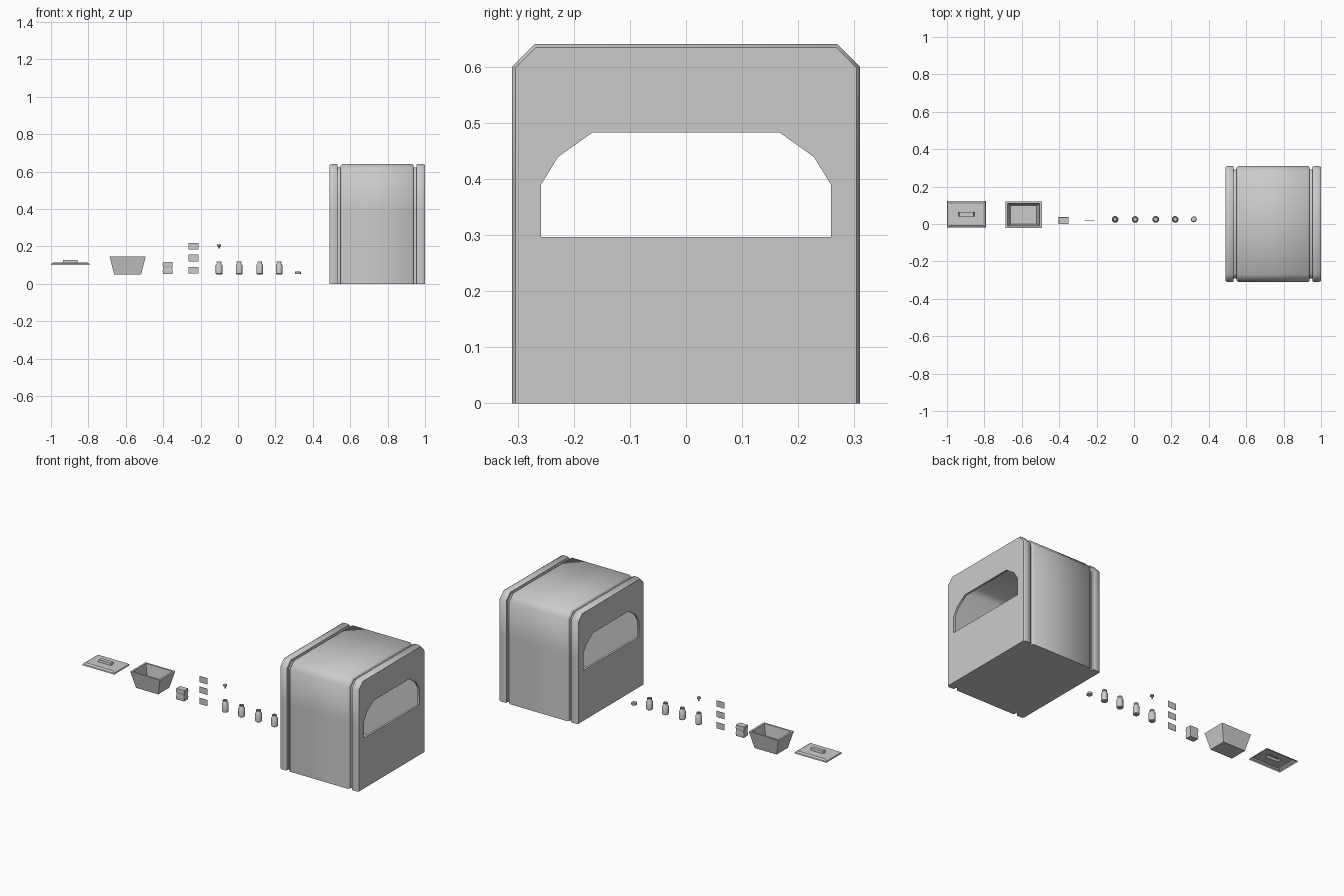
import bpy, bmesh, math

if "Cube" in bpy.data.objects:
    bpy.data.objects.remove(bpy.data.objects["Cube"])


def loft(name, rings, cap_start=False, cap_end=False, cyclic=False, smooth=None):
    """Skin a list of equal-length point rings into one object."""
    bm = bmesh.new()
    vs = [[bm.verts.new(p) for p in r] for r in rings]
    n = len(rings[0])
    pairs = list(zip(vs, vs[1:])) + ([(vs[-1], vs[0])] if cyclic else [])
    for a, b in pairs:
        for i in range(n):
            j = (i + 1) % n
            bm.faces.new((a[i], a[j], b[j], b[i]))
    if cap_start:
        bm.faces.new(vs[0][::-1])
    if cap_end:
        bm.faces.new(vs[-1])
    if cap_start or cyclic:
        bmesh.ops.recalc_face_normals(bm, faces=bm.faces[:])
    me = bpy.data.meshes.new(name)
    bm.to_mesh(me)
    bm.free()
    ob = bpy.data.objects.new(name, me)
    bpy.context.collection.objects.link(ob)
    if smooth:
        bpy.ops.object.select_all(action='DESELECT')
        ob.select_set(True)
        bpy.context.view_layer.objects.active = ob
        bpy.ops.object.shade_smooth_by_angle(angle=math.radians(smooth))
    return ob


def rect(cx, cy, hx, hy, z):
    return [(cx - hx, cy - hy, z), (cx + hx, cy - hy, z),
            (cx + hx, cy + hy, z), (cx - hx, cy + hy, z)]


def lathe(name, x, y, profile, sides=12):
    rings = [[(x + r * math.cos(2 * math.pi * i / sides),
               y + r * math.sin(2 * math.pi * i / sides), z)
              for i in range(sides)] for r, z in profile]
    return loft(name, rings, True, True, smooth=40)


def yz_ring(x, half):
    """Mirror a half profile (bottom to top, +y) across y = 0 at a given x."""
    return [(x, y, z) for y, z in half] + [(x, -y, z) for y, z in reversed(half)]


def shell(d, floor=0.0):
    return [(0.31 - d, floor), (0.31 - d, 0.39),
            (0.31 - d, 0.60 - 0.4 * d), (0.27 - 0.4 * d, 0.64 - d)]


# Housing: two end panels, two grooves and a middle section, hollow inside
CX, HALF = 0.744, 0.256
window = [(0.258, 0.296), (0.258, 0.39), (0.228, 0.439), (0.166, 0.483)]
steps = [(0.256, 0.006), (0.246, 0), (0.216, 0), (0.211, 0.004), (0.211, 0.018),
         (0.195, 0.018), (0.195, 0.007), (0.188, 0)]
outer = [yz_ring(CX + x, shell(d)) for x, d in steps]
outer += [yz_ring(CX - x, shell(d)) for x, d in reversed(steps)]
inner = 0.244
cavity = shell(0.022, 0.012)
rings = outer + [yz_ring(CX - HALF, window), yz_ring(CX - inner, window),
                 yz_ring(CX - inner, cavity), yz_ring(CX + inner, cavity),
                 yz_ring(CX + inner, window), yz_ring(CX + HALF, window)]
loft("housing", rings, cyclic=True, smooth=50)

# Lid: thin sheet with sloped rim and raised handle, open underneath
loft("lid", [rect(-0.896, 0.052, 0.104, 0.072, 0.100),
             rect(-0.896, 0.052, 0.102, 0.070, 0.107),
             rect(-0.896, 0.052, 0.090, 0.060, 0.114),
             rect(-0.896, 0.052, 0.042, 0.013, 0.114),
             rect(-0.896, 0.052, 0.038, 0.011, 0.127)], cap_end=True)

# Tapered open tub
TX, TY = -0.59, 0.05
loft("tub", [rect(TX, TY, 0.072, 0.052, 0.05), rect(TX, TY, 0.097, 0.071, 0.147),
             rect(TX, TY, 0.086, 0.060, 0.147), rect(TX, TY, 0.070, 0.050, 0.062)],
     True, True)

# Small packet with a slight waist
loft("packet", [rect(-0.376, 0.018, hx, hy, z) for hx, hy, z in
                [(0.025, 0.018, 0.052), (0.027, 0.019, 0.068), (0.024, 0.017, 0.084),
                 (0.027, 0.019, 0.1), (0.026, 0.018, 0.116)]], True, True)

# Three thin upright labels
for i, z in enumerate((0.072, 0.138, 0.2)):
    w, h = 0.026, 0.018
    loft(f"label_{i + 1}", [[(-0.238 + sx * w, y, z + sz * h)
                             for sx, sz in ((-1, -1), (1, -1), (1, 1), (-1, 1))]
                            for y in (0.019, 0.021)], True, True)

# Four bottles
bottle = [(0.014, 0.05), (0.018, 0.054), (0.018, 0.099), (0.012, 0.107),
          (0.011, 0.110), (0.013, 0.111), (0.013, 0.118), (0.009, 0.118),
          (0.009, 0.104)]
for i, x in enumerate((-0.101, 0.006, 0.116, 0.22)):
    lathe(f"bottle_{i + 1}", x, 0.025, bottle)

# Stopper floating above the first bottle
lathe("stopper", -0.101, 0.025, [(0.004, 0.188), (0.005, 0.199), (0.011, 0.201),
                                 (0.011, 0.208), (0.009, 0.210)])

# Flat round cap
lathe("round_cap", 0.32, 0.025, [(0.016, 0.053), (0.016, 0.063), (0.013, 0.066)])
